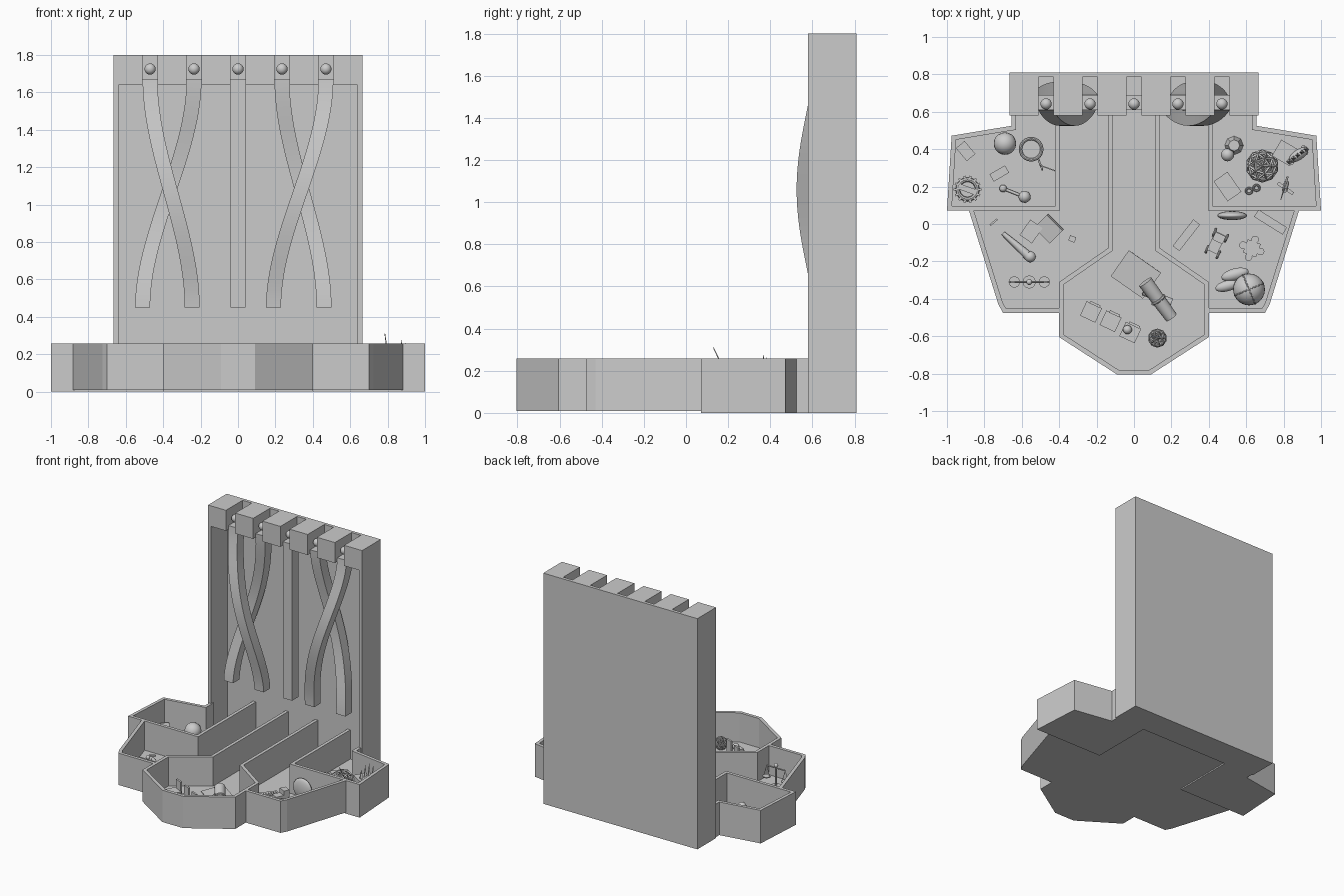
import bpy, bmesh, math
from mathutils import Vector

if "Cube" in bpy.data.objects:
    bpy.data.objects.remove(bpy.data.objects["Cube"])

F = 0.03      # floor level inside the bins
RIM = 0.258   # top of the bin walls


def mesh_obj(name, verts, faces):
    me = bpy.data.meshes.new(name)
    me.from_pydata([tuple(v) for v in verts], [], faces)
    bm = bmesh.new()
    bm.from_mesh(me)
    bmesh.ops.recalc_face_normals(bm, faces=bm.faces)
    bm.to_mesh(me)
    bm.free()
    ob = bpy.data.objects.new(name, me)
    bpy.context.collection.objects.link(ob)
    return ob


def prism(name, pts, a, b, axis='z'):
    n = len(pts)
    put = (lambda p, h: (p[0], p[1], h)) if axis == 'z' else (lambda p, h: (p[0], h, p[1]))
    faces = [list(range(n)), list(range(n, 2 * n))]
    faces += [[i, (i + 1) % n, n + (i + 1) % n, n + i] for i in range(n)]
    return mesh_obj(name, [put(p, a) for p in pts] + [put(p, b) for p in pts], faces)


def wall(name, path, z0, t=0.025):
    """Mitred wall of thickness t on the left of an open path."""
    P = [Vector(p) for p in path]
    N = [Vector((-(b - a).y, (b - a).x)).normalized() for a, b in zip(P, P[1:])]
    inner = []
    for i, p in enumerate(P):
        n0, n1 = N[max(i - 1, 0)], N[min(i, len(N) - 1)]
        inner.append(p + (n0 + n1) * t / (1 + n0.dot(n1)))
    return prism(name, P + inner[::-1], z0, RIM)


def finish(name, smooth=False):
    ob = bpy.context.object
    ob.name = name
    if smooth:
        bpy.ops.object.shade_smooth_by_angle(angle=math.radians(35))
    return ob


def box(name, loc, size, deg=0, tilt=0):
    bpy.ops.mesh.primitive_cube_add(size=1, location=loc, rotation=(math.radians(tilt), 0, math.radians(deg)))
    bpy.context.object.scale = size
    return finish(name)


def ball(name, loc, r, seg=20):
    bpy.ops.mesh.primitive_uv_sphere_add(segments=seg, ring_count=seg // 2, radius=r, location=loc)
    return finish(name, True)


def rod(name, p, q, r, r2=None, seg=12):
    p, q = Vector(p), Vector(q)
    bpy.ops.mesh.primitive_cone_add(vertices=seg, radius1=r, radius2=r if r2 is None else r2,
                                    depth=(q - p).length, location=(p + q) / 2,
                                    rotation=(q - p).to_track_quat('Z', 'Y').to_euler())
    return finish(name, seg > 9)


def ring(name, loc, R, r, rot=(0, 0, 0)):
    bpy.ops.mesh.primitive_torus_add(major_radius=R, minor_radius=r, major_segments=24, minor_segments=8,
                                     location=loc, rotation=rot)
    return finish(name, True)


def wire_ball(name, loc, r, t):
    bpy.ops.mesh.primitive_ico_sphere_add(subdivisions=2, radius=r, location=loc)
    m = bpy.context.object.modifiers.new("lattice", 'WIREFRAME')
    m.thickness = t
    return finish(name)


# Back board: block with a recess and five slots cut by one comb-shaped cutter
slots = [-0.47, -0.235, 0, 0.235, 0.47]
board = prism("back_board", [(-.665, 0), (.665, 0), (.665, 1.8), (-.665, 1.8)], .58, .81, 'y')
comb = [(.64, F), (-.64, F), (-.64, 1.64)]
for x in slots:
    comb += [(x - .04, 1.64), (x - .04, 1.9), (x + .04, 1.9), (x + .04, 1.64)]
comb.append((.64, 1.64))
cutter = prism("recess_cutter", comb, .4, .785, 'y')
cutter.hide_render = True
cutter.hide_set(True)
mod = board.modifiers.new("recess", 'BOOLEAN')
mod.operation, mod.object, mod.solver = 'DIFFERENCE', cutter, 'EXACT'
bpy.context.view_layer.objects.active = board
bpy.ops.object.modifier_apply(modifier="recess")
bpy.data.objects.remove(cutter)

# Crossing tracks, each with a ball at the top
for top, end, bulge in zip(slots, [-.245, -.51, 0, .46, .19], [-.085, .07, 0, .07, -.085]):
    n, h, verts, faces = 28, .04, [], []
    for i in range(n + 1):
        t = i / n
        x = top + (end - top) * t * t * (3 - 2 * t)
        y = .65 + bulge * max(0, math.sin(math.pi * t)) ** 1.5
        z = 1.67 - t * 1.22
        verts += [(x - h, y - h, z), (x + h, y - h, z), (x + h, y + h, z), (x - h, y + h, z)]
    for i in range(n):
        faces += [[4 * i + k, 4 * i + (k + 1) % 4, 4 * i + 4 + (k + 1) % 4, 4 * i + 4 + k] for k in range(4)]
    track = mesh_obj("track", verts, faces + [[0, 1, 2, 3], [4 * n + k for k in range(4)]])
    bpy.context.view_layer.objects.active = track
    track.select_set(True)
    bpy.ops.object.shade_smooth_by_angle(angle=math.radians(30))
    track.select_set(False)
    ball("track_ball", (top, .642, 1.725), .03)

# Tray floors and walls
half = [(-.395, .6), (-.395, .08), (-.885, .08), (-.725, -.43), (-.7, -.475), (-.4, -.475), (-.4, -.605), (-.09, -.805)]
flip = lambda pts: [(-x, y) for x, y in reversed(pts)]
prism("lower_tray_floor", half + flip(half), .01, F)
centre = [(-.14, .785), (-.14, -.13), (-.4, -.31), (-.4, -.605), (-.09, -.805)]
wall("centre_bin_wall", centre + flip(centre), .01)
lower = [(-.885, .08), (-.725, -.43), (-.7, -.475), (-.4, -.475)]
upper = [(-.655, .6), (-.655, .525), (-.975, .472), (-1, .072), (-.395, .072), (-.395, .785)]
for f in (lambda p: p, flip):
    wall("lower_bin_wall", f(lower), .01)
    wall("upper_bin_wall", f(upper), 0)
    prism("upper_bin_floor", f([(-.64, .6), (-.655, .525), (-.975, .472), (-1, .072), (-.395, .072), (-.395, .6)]), 0, F)

# Upper left bin contents
box("small_cart", (-.9, .39, F + .03), (.09, .06, .06), -50)
ring("gear_ring", (-.89, .185, F + .02), .052, .012)
for k in range(14):
    a = k * math.tau / 14
    box("gear_tooth", (-.89 + .066 * math.cos(a), .185 + .066 * math.sin(a), F + .02), (.016, .012, .02), math.degrees(a))
box("gear_bar", (-.89, .185, F + .02), (.1, .03, .03), -20)
ball("toy_ball", (-.69, .43, F + .06), .06)
rod("bowl", (-.55, .4, F), (-.55, .4, F + .05), .04, .055, 8)
ring("bowl_rim", (-.55, .4, F + .05), .057, .009)
box("small_block", (-.72, .27, F + .025), (.095, .045, .05), 30)
rod("rattle_handle", (-.7, .19, F + .02), (-.6, .15, F + .02), .008)
ball("rattle_end", (-.7, .19, F + .02), .02)
ball("rattle_head", (-.585, .145, F + .03), .032)
rod("flag_pole", (-.52, .37, F + .01), (-.49, .29, F + .1), .005)
box("flag", (-.465, .3, F + .06), (.09, .006, .07), -20)

# Lower left bin: balance scale, bat, books
rod("scale_foot", (-.56, -.31, F), (-.56, -.31, F + .015), .035)
rod("scale_post", (-.56, -.31, F), (-.56, -.31, F + .16), .006)
ball("scale_knob", (-.56, -.31, F + .17), .016)
rod("scale_beam", (-.64, -.31, F + .15), (-.48, -.31, F + .15), .005)
for x in (-.64, -.48):
    rod("scale_pan", (x, -.31, F + .06), (x, -.31, F + .068), .028, .03, 16)
    for d in (-.026, .026):
        rod("scale_chain", (x, -.31, F + .15), (x + d, -.31, F + .065), .002, None, 6)
rod("bat", (-.7, -.05, F + .02), (-.56, -.175, F + .03), .012, .025)
ball("bat_ball", (-.555, -.175, F + .03), .03)
box("book", (-.55, -.04, F + .02), (.08, .1, .04), -35)
box("book", (-.455, -.025, F + .03), (.12, .1, .03), -45, 15)
box("small_tile", (-.33, -.08, F + .012), (.035, .03, .025), -20)
box("pencil", (-.75, .01, F + .01), (.05, .01, .01), 40)

# Centre bin: sheet, scroll, chairs, woven ball
box("sheet", (.01, -.27, F + .02), (.21, .17, .006), -35, 8)
rod("scroll", (.06, -.31, F + .1), (.2, -.5, F + .05), .04, .034, 16)
rod("scroll_curl", (.05, -.36, F + .05), (.2, -.42, F + .04), .022)
ring("scroll_tie", (.13, -.405, F + .075), .037, .008,
     Vector((.14, -.19, -.05)).to_track_quat('Z', 'Y').to_euler())
for x, y in ((-.23, -.47), (-.125, -.52), (-.02, -.58)):
    box("chair_seat", (x, y, F + .045), (.09, .085, .03), -25)
    box("chair_back", (x + .022, y + .04, F + .08), (.06, .014, .1), -25)
    for i in (-1, 1):
        box("chair_leg", (x + i * .03, y - i * .015, F + .02), (.014, .05, .04), -25)
ball("chair_ball", (-.035, -.565, F + .08), .024)
wire_ball("woven_ball", (.125, -.61, F + .045), .046, .01)

# Lower right bin: rulers, train, puzzle piece, ball and glove
for x, y, deg in ((.28, -.06, 52), (.73, .01, -32)):
    box("ruler", (x, y, F + .012), (.18, .045, .012), deg)
    c, s = math.cos(math.radians(deg)), math.sin(math.radians(deg))
    for k in range(-4, 5):
        u, v = k * .019, -.012
        box("ruler_tick", (x + u * c - v * s, y + u * s + v * c, F + .02), (.005, .016, .006), deg)
box("train_body", (.44, -.1, F + .05), (.06, .11, .04), -25)
box("train_cab", (.455, -.075, F + .085), (.06, .045, .04), -25)
for dx, dy in ((-.05, -.035), (.01, -.065), (-.01, .055), (.055, .025)):
    ring("train_wheel", (.44 + dx, -.1 + dy, F + .026), .018, .007, (math.pi / 2, 0, math.radians(65)))
box("puzzle_body", (.63, -.13, F + .012), (.075, .075, .024), -20)
for k in range(4):
    a = math.radians(90 * k - 20)
    rod("puzzle_knob", (.63 + .05 * math.cos(a), -.13 + .05 * math.sin(a), F),
        (.63 + .05 * math.cos(a), -.13 + .05 * math.sin(a), F + .024), .02)
ball("play_ball", (.615, -.35, F + .085), .085, 28)
for a in (0.4, 1.97):
    ring("ball_seam", (.615, -.35, F + .085), .084, .004, (math.pi / 2, 0, a))
for x, y, r in ((.54, -.27, .05), (.5, -.33, .045)):
    g = ball("glove", (x, y, F + .05), r)
    g.scale, g.rotation_euler = (1.5, .65, .6), (0, 0, math.radians(15))
lens = ball("lens", (.525, .045, F + .08), .08)
lens.scale = (1, .3, 1)

# Upper right bin: cup, lattice ball, boxes, plated animal, spinner
rod("cup", (.535, .42, F), (.535, .42, F + .07), .05, .03, 8)
ball("cup_ball", (.5, .37, F + .04), .035)
box("toy_box", (.5, .2, F + .03), (.09, .13, .06), 35)
wire_ball("lattice_ball", (.685, .31, F + .08), .082, .014)
for d in (-.02, .02):
    ring("bow_loop", (.635 + d, .185 + d * .4, F + .015), .016, .006, (.3, 0, 0))
box("step_block", (.81, .38, F + .06), (.11, .1, .12), -30)
body = ball("animal_body", (.88, .37, F + .12), .04)
body.scale, body.rotation_euler = (1.5, .7, .9), (0, 0, .6)
for k in range(5):
    t = k / 4
    x, y = .83 + .09 * t, .335 + .065 * t
    rod("animal_plate", (x, y, F + .13), (x, y, F + .2 + .05 * math.sin(math.pi * t)), .016, 0, 4)
for dx, dy in ((-.035, -.04), (-.05, -.005), (.04, .01), (.025, .04)):
    rod("animal_leg", (.88 + dx, .37 + dy, F), (.88 + dx, .37 + dy, F + .11), .012)
rod("spinner_shaft", (.82, .25, F + .03), (.785, .13, .31), .006, .002)
rod("spinner_body", (.815, .22, F + .06), (.805, .18, F + .15), .014)
box("spinner_blade", (.81, .19, F + .12), (.1, .018, .01), -35)
